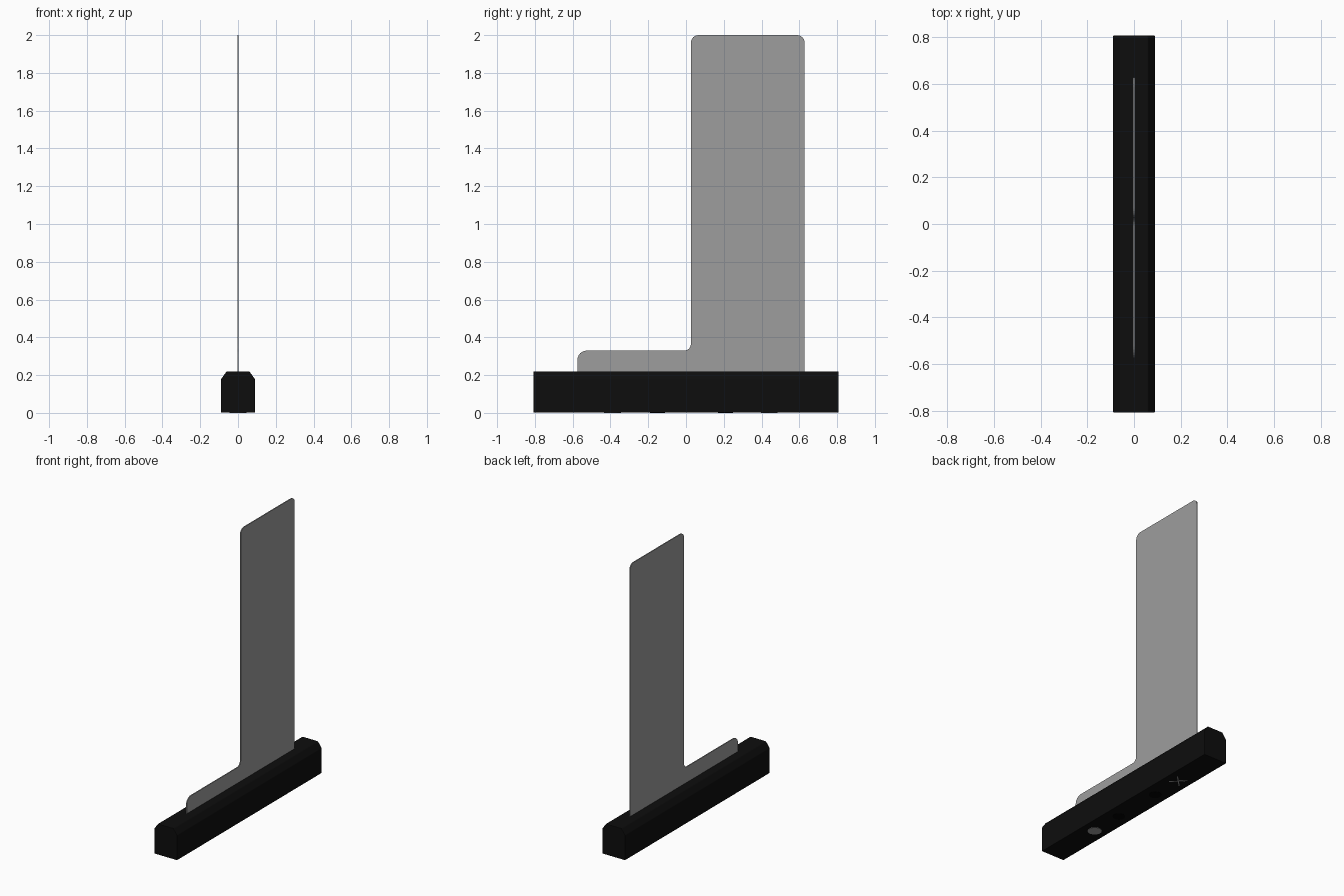
import bpy, bmesh, math
from mathutils import Matrix, Vector

if "Cube" in bpy.data.objects:
    bpy.data.objects.remove(bpy.data.objects["Cube"])


def material(name, rgb):
    m = bpy.data.materials.new(name)
    m.diffuse_color = (*rgb, 1)
    m.use_nodes = True
    m.node_tree.nodes["Principled BSDF"].inputs["Base Color"].default_value = m.diffuse_color
    return m


BLACK = material("matte black", (0.004, 0.004, 0.004))
DARK = material("dark rubber", (0.001, 0.001, 0.001))
GREY = material("smoked grey", (0.34, 0.34, 0.34))


def add_object(name, bm, mat):
    bmesh.ops.recalc_face_normals(bm, faces=bm.faces)
    me = bpy.data.meshes.new(name)
    bm.to_mesh(me)
    bm.free()
    me.materials.append(mat)
    ob = bpy.data.objects.new(name, me)
    bpy.context.collection.objects.link(ob)
    return ob


def extrude(name, pts, vec, mat):
    """Closed outline extruded along a vector."""
    bm = bmesh.new()
    face = bm.faces.new([bm.verts.new(p) for p in pts])
    new = bmesh.ops.extrude_face_region(bm, geom=[face])["geom"]
    bmesh.ops.translate(bm, vec=vec,
                        verts=[v for v in new if isinstance(v, bmesh.types.BMVert)])
    return add_object(name, bm, mat)


def rounded(corners, steps=6):
    """Round each (a, b, radius) right-angle corner of an outline."""
    out = []
    n = len(corners)
    for i, (a, b, r) in enumerate(corners):
        p = Vector((a, b))
        if r == 0:
            out.append(p)
            continue
        d0 = (Vector(corners[i - 1][:2]) - p).normalized() * r
        d1 = (Vector(corners[(i + 1) % n][:2]) - p).normalized() * r
        for s in range(steps + 1):
            t = math.pi / 2 * s / steps
            out.append(p + d0 * (1 - math.sin(t)) + d1 * (1 - math.cos(t)))
    return out


# Base bar: chamfered section running along y
FLOOR = 0.002
section = [(-0.09, FLOOR), (0.09, FLOOR), (0.09, 0.178),
           (0.06, 0.22), (-0.06, 0.22), (-0.09, 0.178)]
base = extrude("base_bar", [(x, -0.808, z) for x, z in section], (0, 1.616, 0), BLACK)
bev = base.modifiers.new("soft edges", "BEVEL")
bev.width = 0.004
bev.segments = 2

# Thin L-shaped panel standing in the base
T = 0.007
panel = rounded([(-0.575, 0.2, 0), (0.628, 0.2, 0), (0.628, 2.0, 0.04),
                 (0.026, 2.0, 0.04), (0.026, 0.33, 0.035), (-0.575, 0.33, 0.05)])
extrude("display_panel", [(-T / 2, y, z) for y, z in panel], (T, 0, 0), GREY)


# Underside details: thin plates just below the base
def disc(name, y, r, mat):
    bm = bmesh.new()
    bmesh.ops.create_cone(bm, cap_ends=True, segments=32, radius1=r, radius2=r,
                          depth=0.004, matrix=Matrix.Translation((0, y, 0.002)))
    add_object(name, bm, mat)


disc("underside_light_disc", -0.39, 0.045, GREY)
disc("underside_pad_front", -0.15, 0.04, DARK)
disc("underside_pad_back", 0.21, 0.04, DARK)

# Underside cross mark
for name, ang in (("cross_bar_a", 45), ("cross_bar_b", -45)):
    bm = bmesh.new()
    bmesh.ops.create_cube(bm, size=1, matrix=Matrix.Translation((0, 0.44, 0.002))
                          @ Matrix.Rotation(math.radians(ang), 4, "Z")
                          @ Matrix.Diagonal((0.118, 0.007, 0.004, 1)))
    add_object(name, bm, GREY)
